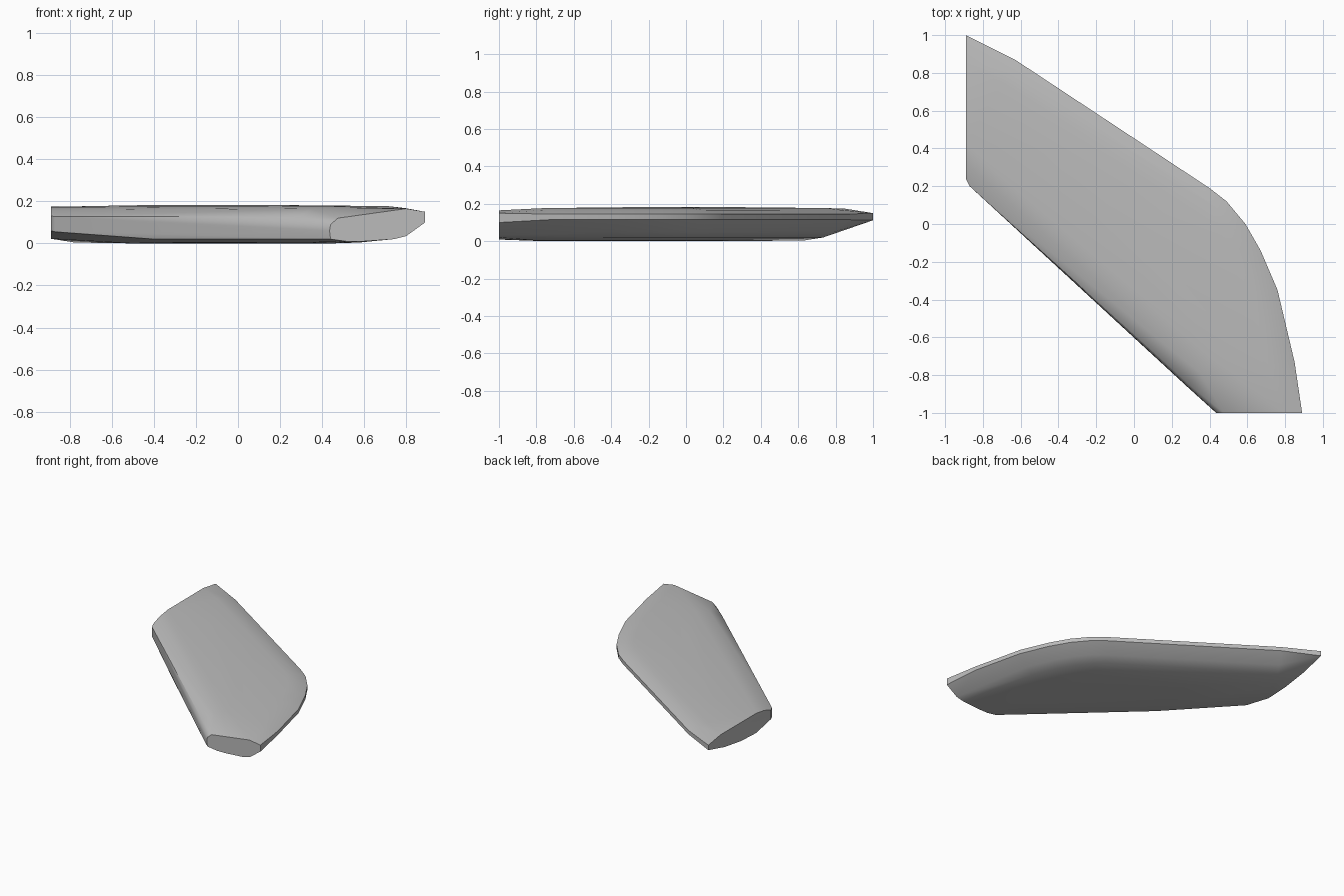
import bpy, bmesh, math
from mathutils import Vector

cube = bpy.data.objects.get("Cube")
if cube:
    bpy.data.objects.remove(cube, do_unlink=True)

SIDE, FRONT = -0.89, -1.0  # planes of the two flat end caps


def inset_points(edge, layers, inward):
    """Offset each interior point of an edge line inwards, once per (inset, z) layer."""
    pts = []
    for a, p, b in zip(edge, edge[1:], edge[2:]):
        t = (Vector(b) - Vector(a)).normalized()
        n = Vector((-t.y, t.x)) * inward
        for inset, z in layers:
            q = Vector(p) + n * inset
            if q.x > SIDE and q.y > FRONT:
                pts.append((q.x, q.y, z))
    return pts


# Curved outer edge: thin upright rim, rounded top, undercut belly
outer_edge = [(SIDE, 1), (-0.63, 0.87), (-0.1, 0.52), (0.4, 0.19), (0.49, 0.12),
              (0.59, 0), (0.67, -0.14), (0.76, -0.35), (0.85, -0.73), (0.89, FRONT)]
outer_layers = [(0, 0.115), (0, 0.145), (0.06, 0.168), (0.14, 0.177),
                (0.09, 0.05), (0.16, 0.02), (0.28, 0.004)]

# Straight inner edge: tall wall with a crease below a wide top chamfer
inner_edge = [(SIDE, 0.24), (-0.87, 0.2), (-0.4, -0.23), (0, -0.6),
              (0.28, -0.86), (0.435, FRONT)]
inner_layers = [(0, 0.05), (0.005, 0.09), (0.015, 0.126), (0.1, 0.164), (0.2, 0.177),
                (0.005, 0.02), (0.06, 0.004)]

points = inset_points(outer_edge, outer_layers, -1)
points += inset_points(inner_edge[1:], inner_layers, 1)
points += [(-0.87, 0.2, 0.055), (-0.87, 0.2, 0.128)]

# Front cap section (x, z)
front_cap = [(0.44, 0.02), (0.435, 0.06), (0.44, 0.09), (0.475, 0.12), (0.8, 0.165),
             (0.89, 0.15), (0.89, 0.1), (0.8, 0.035), (0.74, 0.02), (0.6, 0.01), (0.52, 0.009)]
points += [(x, FRONT, z) for x, z in front_cap]

# Side cap section (y, z)
side_cap = [(0.24, 0.06), (0.24, 0.13), (0.32, 0.158), (0.42, 0.173), (0.85, 0.174),
            (1, 0.15), (1, 0.112), (0.8, 0.06), (0.6, 0.03), (0.42, 0.022)]
points += [(SIDE, y, z) for y, z in side_cap]

# Gentle crown and flat base
points += [(-0.15, 0.1, 0.183), (0.2, -0.3, 0.182), (-0.5, 0.4, 0.181)]
points += [(-0.5, 0.05, 0), (0.45, -0.75, 0), (0.35, -0.3, 0), (-0.3, 0.2, 0)]

# Skin the section points into one solid
bm = bmesh.new()
for p in points:
    bm.verts.new(p)
hull = bmesh.ops.convex_hull(bm, input=bm.verts)
loose = {g for key in ("geom_interior", "geom_unused") for g in hull[key]
         if isinstance(g, bmesh.types.BMVert)}
bmesh.ops.delete(bm, geom=list(loose), context='VERTS')
bmesh.ops.dissolve_limit(bm, angle_limit=math.radians(0.5), verts=bm.verts, edges=bm.edges)
bmesh.ops.recalc_face_normals(bm, faces=bm.faces)
mesh = bpy.data.meshes.new("curved_slab")
bm.to_mesh(mesh)
bm.free()

slab = bpy.data.objects.new("curved_slab", mesh)
bpy.context.collection.objects.link(slab)

# Plain grey material
grey = bpy.data.materials.new("plain_grey")
grey.use_nodes = True
colour = (0.5, 0.5, 0.5, 1)
grey.diffuse_color = colour
grey.node_tree.nodes["Principled BSDF"].inputs["Base Color"].default_value = colour
mesh.materials.append(grey)

# Smooth skin with crisp cap edges
bpy.ops.object.select_all(action='DESELECT')
slab.select_set(True)
bpy.context.view_layer.objects.active = slab
bpy.ops.object.shade_smooth_by_angle(angle=math.radians(35))
